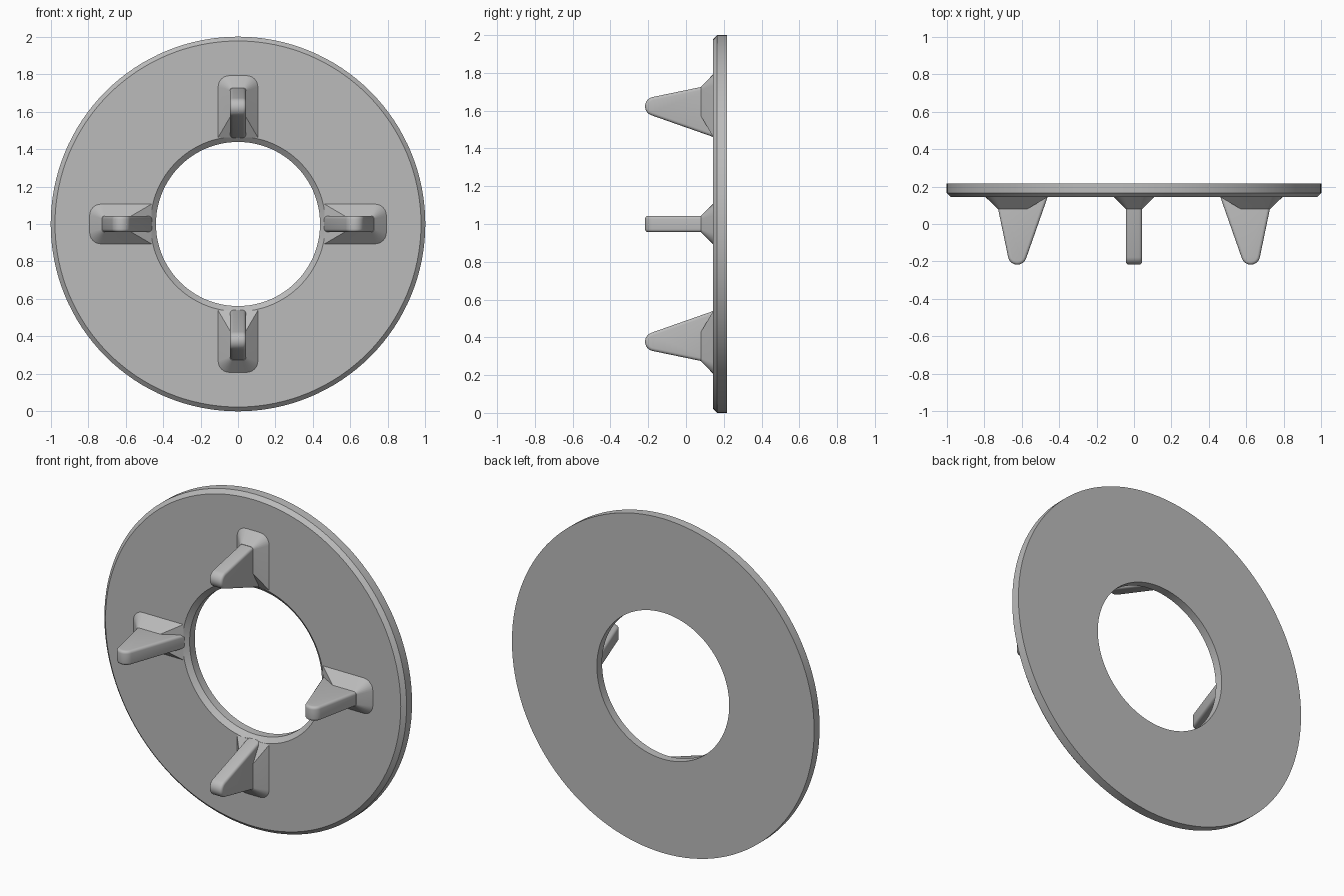
import bpy, bmesh
from math import cos, sin, pi, radians
from mathutils import Matrix, Vector

cube = bpy.data.objects.get("Cube")
if cube:
    bpy.data.objects.remove(cube, do_unlink=True)

grey = bpy.data.materials.new("plain grey")
grey.use_nodes = True
colour = (0.5, 0.5, 0.5, 1)
grey.diffuse_color = colour
grey.node_tree.nodes["Principled BSDF"].inputs["Base Color"].default_value = colour

FRONT, BACK, CENTRE_Z = 0.143, 0.217, 1.0


def make_object(name, bm, angle=0.0, bevel=0.0):
    """Turn a bmesh into a smooth-shaded object, rotated about the disc axis."""
    bmesh.ops.recalc_face_normals(bm, faces=bm.faces[:])
    mesh = bpy.data.meshes.new(name)
    bm.to_mesh(mesh)
    bm.free()
    mesh.materials.append(grey)
    obj = bpy.data.objects.new(name, mesh)
    bpy.context.collection.objects.link(obj)
    obj.matrix_world = Matrix.Translation((0, 0, CENTRE_Z)) @ Matrix.Rotation(-angle, 4, 'Y')
    bpy.ops.object.select_all(action='DESELECT')
    obj.select_set(True)
    bpy.context.view_layer.objects.active = obj
    if bevel:
        mod = obj.modifiers.new("rounded edges", 'BEVEL')
        mod.width = bevel
        mod.segments = 4
        mod.limit_method = 'ANGLE'
        mod.angle_limit = radians(50)
        bpy.ops.object.modifier_apply(modifier=mod.name)
    bpy.ops.object.shade_smooth_by_angle(angle=radians(30))
    return obj


def loft(rings, closed=False):
    """Skin a list of equal-length point rings; cap the ends unless closed."""
    bm = bmesh.new()
    loops = [[bm.verts.new(p) for p in ring] for ring in rings]
    n = len(loops[0])
    pairs = list(zip(loops, loops[1:] + loops[:1])) if closed else list(zip(loops, loops[1:]))
    for a, b in pairs:
        for i in range(n):
            j = (i + 1) % n
            bm.faces.new((a[i], a[j], b[j], b[i]))
    if not closed:
        bm.faces.new(loops[0])
        bm.faces.new(loops[-1])
    return bm


# Disc with a chamfered rim and chamfered hole
section = [(0.438, BACK), (1.0, BACK), (1.0, FRONT + 0.022), (0.977, FRONT),
           (0.467, FRONT), (0.438, FRONT + 0.025)]
STEPS = 128
disc_rings = [[(r * cos(2 * pi * i / STEPS), y, r * sin(2 * pi * i / STEPS)) for r, y in section]
              for i in range(STEPS)]
make_object("disc", loft(disc_rings, closed=True))


# Tapered prong with a rounded tip
def prong_bmesh(half=0.043):
    outline = [(0.45, 0.175), (0.745, 0.175)]
    for i in range(13):
        a = radians(-12 - 148 * i / 12)
        outline.append((0.623 + 0.05 * cos(a), -0.167 + 0.05 * sin(a)))
    return loft([[(r, y, side) for r, y in outline] for side in (-half, half)])


# Flared foot whose outer corners are rounded
def foot_ring(inner, outer, half, corner, y):
    points = [(inner, y, -half)]
    for sign, start in ((-1, -90), (1, 0)):
        for i in range(7):
            a = radians(start + 15 * i)
            points.append((outer - corner + corner * cos(a), y,
                           sign * (half - corner) + corner * sin(a)))
    points.append((inner, y, half))
    return points


def foot_bmesh():
    return loft([foot_ring(0.462, 0.792, 0.106, 0.06, FRONT + 0.015),
                 foot_ring(0.462, 0.792, 0.106, 0.06, FRONT),
                 foot_ring(0.57, 0.727, 0.043, 0.015, 0.08)])


for k, place in enumerate(("left", "top", "right", "bottom")):
    make_object(place + "_prong", prong_bmesh(), k * pi / 2, bevel=0.016)
    make_object(place + "_foot", foot_bmesh(), k * pi / 2)
